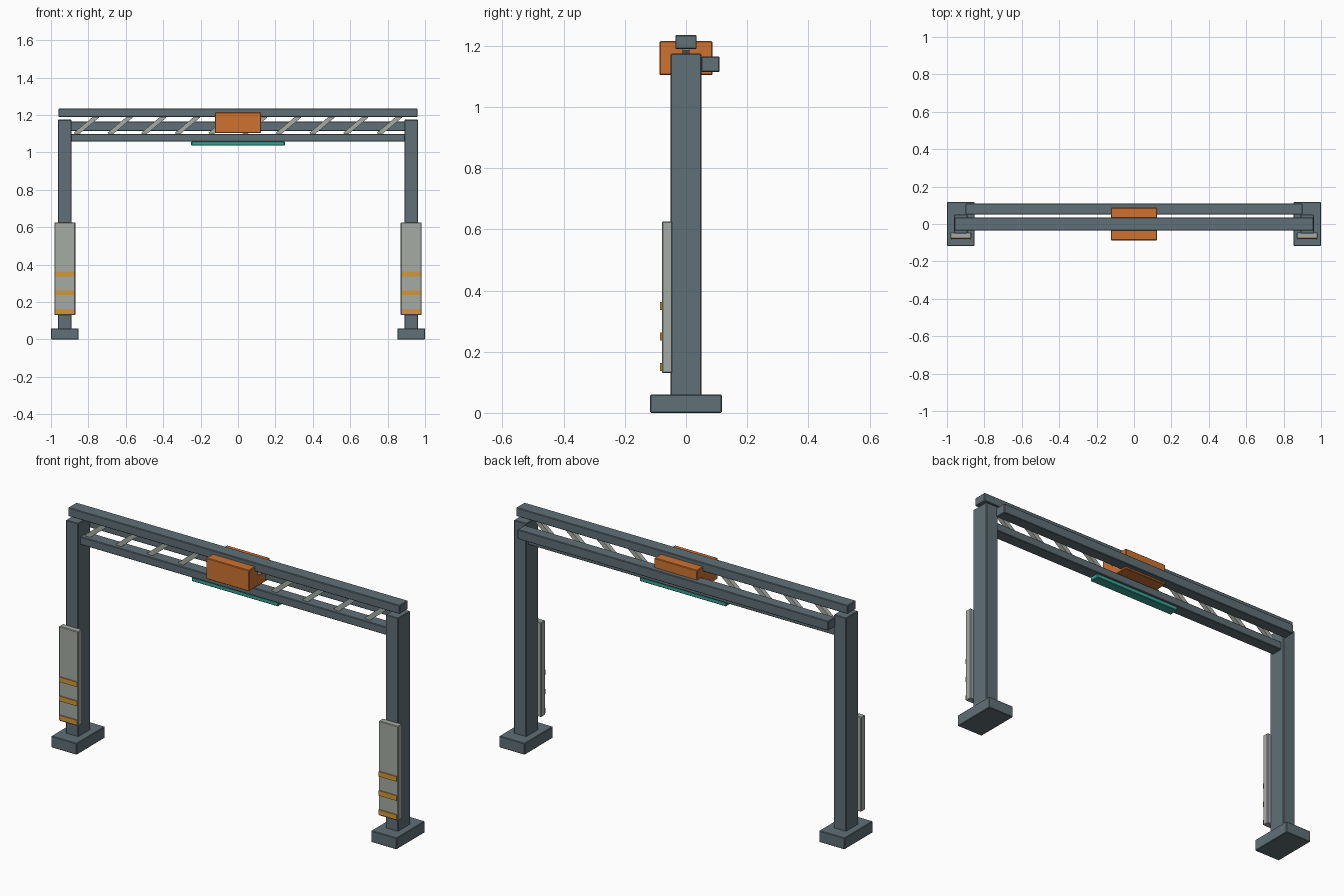
import bpy
import math

cube = bpy.data.objects.get("Cube")
if cube:
    bpy.data.objects.remove(cube, do_unlink=True)


def material(name, color):
    m = bpy.data.materials.new(name)
    m.use_nodes = True
    m.diffuse_color = (*color, 1)
    m.node_tree.nodes["Principled BSDF"].inputs["Base Color"].default_value = (*color, 1)
    return m


slate = material("slate steel", (0.115, 0.16, 0.18))
pale = material("pale grey", (0.38, 0.41, 0.37))
amber = material("amber", (0.64, 0.32, 0.04))
orange = material("orange", (0.62, 0.17, 0.03))
teal = material("teal", (0.04, 0.38, 0.31))


def box(name, mat, x, y, z, bevel=0.003, tilt=0):
    """Box from (min, max) ranges, with softened edges and a tilt about y."""
    center = [(r[0] + r[1]) / 2 for r in (x, y, z)]
    size = [r[1] - r[0] for r in (x, y, z)]
    bpy.ops.mesh.primitive_cube_add(size=1, location=center)
    ob = bpy.context.object
    ob.name = name
    ob.scale = size
    bpy.ops.object.transform_apply(location=False, rotation=False, scale=True)
    ob.rotation_euler.y = tilt
    ob.data.materials.append(mat)
    if bevel:
        mod = ob.modifiers.new("soft edges", "BEVEL")
        mod.width = bevel
        mod.segments = 1
    return ob


def span(c, half):
    return (c - half, c + half)


# Legs: foot, post, guard panel and warning stripes on each side
for side, sx in (("left", 1), ("right", -1)):
    x = sx * 0.926
    box(f"{side}_foot", slate, span(x, 0.074), span(0, 0.117), (0, 0.06))
    box(f"{side}_post", slate, span(x, 0.036), span(0, 0.05), (0.055, 1.175))
    box(f"{side}_guard_panel", pale, span(x, 0.056), (-0.079, -0.045), (0.13, 0.625))
    for i in range(3):
        box(f"{side}_stripe_{i + 1}", amber, span(x, 0.052), (-0.085, -0.077),
            span(0.15 + 0.1 * i, 0.013), bevel=0)

# Overhead truss beams
box("top_beam", slate, span(0, 0.96), span(0, 0.035), (1.19, 1.235))
box("lower_beam", slate, span(0, 0.9), span(0, 0.032), (1.058, 1.1))
box("back_beam", slate, span(0, 0.9), (0.05, 0.11), (1.115, 1.165))

# Diagonal braces, all leaning the same way
for i in range(10):
    box(f"brace_{i + 1}", pale, span(-0.81 + 0.18 * i, 0.078), span(0, 0.012),
        span(1.146, 0.012), bevel=0, tilt=-math.radians(40))

# Central housing and the light strip under the truss
box("center_housing", orange, span(0, 0.124), span(0, 0.087), (1.105, 1.215))
box("light_strip", teal, span(0, 0.25), span(0, 0.026), (1.036, 1.058))
